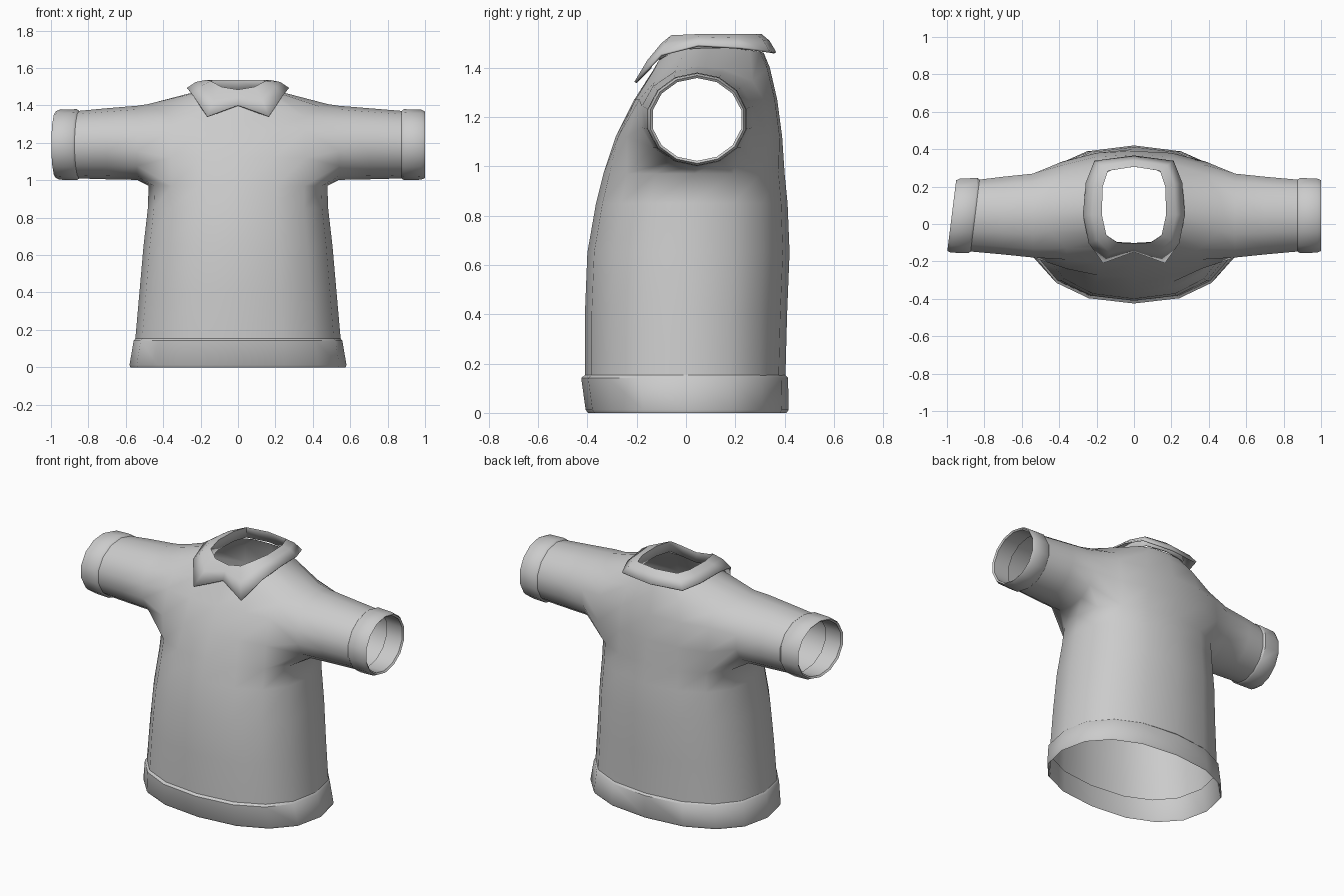
import bpy, bmesh, math
from mathutils import Vector

if "Cube" in bpy.data.objects:
    bpy.data.objects.remove(bpy.data.objects["Cube"])


def finish(name, bm, angle=40):
    bmesh.ops.delete(bm, geom=[v for v in bm.verts if not v.link_faces], context='VERTS')
    bmesh.ops.recalc_face_normals(bm, faces=bm.faces)
    me = bpy.data.meshes.new(name)
    bm.to_mesh(me)
    bm.free()
    ob = bpy.data.objects.new(name, me)
    bpy.context.collection.objects.link(ob)
    bpy.ops.object.select_all(action='DESELECT')
    ob.select_set(True)
    bpy.context.view_layer.objects.active = ob
    bpy.ops.object.shade_smooth_by_angle(angle=math.radians(angle))
    return ob


def bridge(bm, a, b, skip=()):
    n = len(a)
    for j in range(n):
        if j not in skip:
            k = (j + 1) % n
            bm.faces.new((a[j], a[k], b[k], b[j]))


def add_ring(bm, pts):
    return [bm.verts.new(p) for p in pts]


def loft(name, rings, angle=40):
    bm = bmesh.new()
    rows = [add_ring(bm, r) for r in rings]
    for a, b in zip(rows, rows[1:]):
        bridge(bm, a, b)
    return finish(name, bm, angle)


def full(half):
    """Close a right-hand half ring (front centre to back centre)."""
    return half + [(-x, y, z) for x, y, z in half[-2:0:-1]]


def oval(z, a, yf, yb, p=0.87):
    """16-sided full-bodied oval around the torso."""
    half = []
    for k in range(9):
        s, c = math.sin(k * math.pi / 8), math.cos(k * math.pi / 8)
        x = a * max(s, 0) ** p if 0 < k < 8 else 0
        y = (yf + yb) / 2 - (yb - yf) / 2 * math.copysign(abs(c) ** p, c)
        half.append((x, y, z))
    return full(half)


def sleeve_ring(side, x, ry, rz, yc=0.045, zc=1.19):
    """14-sided sleeve section; the left sleeve end is cut at a slant."""
    pts = []
    for k in range(14):
        t = -math.pi / 2 + (k - 2) * math.tau / 14
        y, z = yc + ry * math.cos(t), zc + rz * math.sin(t)
        slant = 0.125 * (y + 0.16) if side < 0 and x > 0.8 else 0
        pts.append((side * (x - slant), y, z))
    return pts


def yoke(z, front, back):
    gap = [(0.4, 0, z)] * 3          # armhole columns, removed later
    return full([(x, y, z) for x, y in front] + gap + [(x, y, z) for x, y in back])


# Shirt body: torso, yoke and sleeves in one skin
rings = [oval(*r) for r in (
    (0.14, 0.55, -0.41, 0.403), (0.40, 0.527, -0.41, 0.41),
    (0.65, 0.505, -0.40, 0.42), (0.85, 0.482, -0.365, 0.412),
    (0.97, 0.478, -0.335, 0.40))]
rings.append(yoke(1.12, [(0, -0.285), (0.19, -0.275), (0.36, -0.24)],
                  [(0.38, 0.335), (0.20, 0.38), (0, 0.39)]))
rings.append(yoke(1.27, [(0, -0.21), (0.19, -0.205), (0.36, -0.19)],
                  [(0.38, 0.315), (0.20, 0.36), (0, 0.37)]))
rings.append(full([(0, -0.13, 1.395), (0.17, -0.13, 1.39), (0.36, -0.13, 1.34),
                   (0.45, -0.04, 1.39), (0.48, 0.05, 1.407), (0.46, 0.15, 1.395),
                   (0.37, 0.27, 1.345), (0.18, 0.33, 1.395), (0, 0.34, 1.40)]))
rings.append(full([(0, -0.115, 1.42), (0.10, -0.11, 1.43), (0.165, -0.06, 1.46),
                   (0.19, 0.0, 1.475), (0.20, 0.08, 1.48), (0.19, 0.18, 1.48),
                   (0.17, 0.26, 1.47), (0.10, 0.30, 1.465), (0, 0.315, 1.46)]))
bm = bmesh.new()
rows = [add_ring(bm, r) for r in rings]
for i in range(len(rows) - 1):
    armholes = (2, 3, 4, 5, 10, 11, 12, 13) if i in (4, 5, 6) else ()
    bridge(bm, rows[i], rows[i + 1], armholes)
hole = ([(4, c) for c in range(2, 7)] + [(5, 6), (6, 6)]
        + [(7, c) for c in range(6, 1, -1)] + [(6, 2), (5, 2)])
for side in (1, -1):
    prev = [rows[i][c if side > 0 else 16 - c] for i, c in hole]
    for x, ry, rz, zc in ((0.54, 0.23, 0.198, 1.20), (0.70, 0.213, 0.19, 1.195),
                          (0.885, 0.196, 0.18, 1.19)):
        ring = add_ring(bm, sleeve_ring(side, x, ry, rz, zc=zc))
        bridge(bm, prev, ring)
        prev = ring
finish("shirt_body", bm, 75)

# Hem band, folded to the inside
loft("hem_band", [oval(*r) for r in (
    (0.153, 0.549, -0.41, 0.403), (0.142, 0.558, -0.425, 0.414),
    (0.012, 0.58, -0.407, 0.416), (0.0, 0.575, -0.398, 0.408),
    (0.012, 0.567, -0.393, 0.402), (0.15, 0.54, -0.402, 0.392))])

# Sleeve cuffs, folded to the inside
for side, name in ((1, "right_cuff"), (-1, "left_cuff")):
    loft(name, [sleeve_ring(side, x, 0.196 + d, 0.18 + d) for x, d in (
        (0.875, 0.001), (0.887, 0.010), (0.98, 0.007), (1.0, -0.002),
        (0.992, -0.012), (0.88, -0.008))])

# Turned-down collar with two front points
fold = [(0, -0.105, 1.48), (0.09, -0.10, 1.495), (0.15, -0.06, 1.527), (0.175, 0.05, 1.532),
        (0.17, 0.20, 1.532), (0.14, 0.285, 1.532), (0, 0.308, 1.532)]
edge = [(0, -0.145, 1.40), (0.165, -0.205, 1.34), (0.24, -0.10, 1.452), (0.27, 0.05, 1.49),
        (0.255, 0.22, 1.48), (0.21, 0.335, 1.465), (0, 0.362, 1.46)]
stand = [(x * 1.03, y * 1.01, z - 0.06) for x, y, z in fold]
roll = []
for i, (f, e) in enumerate(zip(fold, edge)):
    m = (Vector(f) + Vector(e)) / 2
    m.z += 0.01
    roll.append(tuple(m))
collar = loft("collar", [full(r) for r in (stand, fold, roll, edge)], 50)
thick = collar.modifiers.new("thickness", 'SOLIDIFY')
thick.thickness = 0.01
thick.offset = 0
